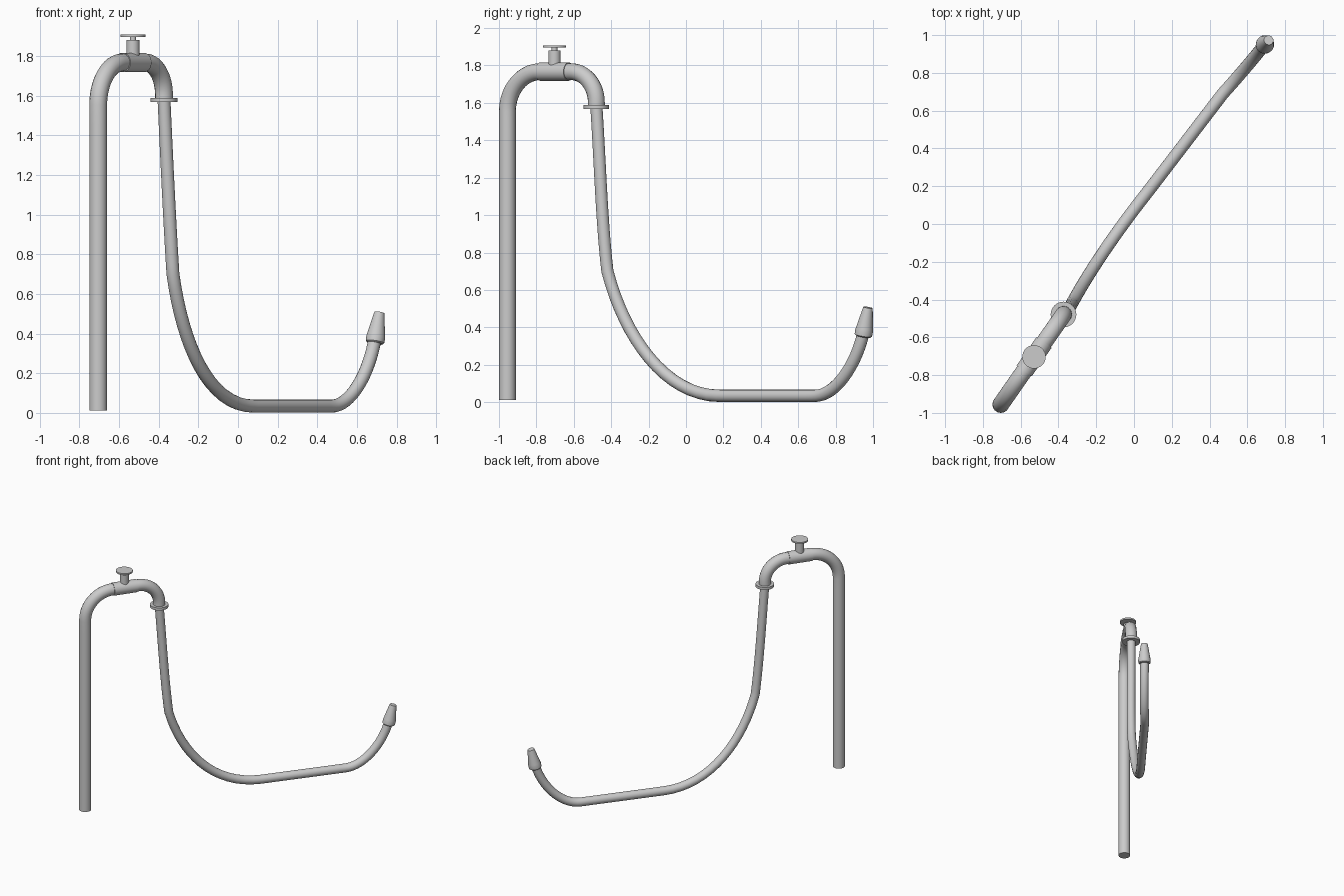
import bpy, bmesh, math
from mathutils import Vector

if "Cube" in bpy.data.objects:
    bpy.data.objects.remove(bpy.data.objects["Cube"])

BASE = Vector((-0.705, -0.955, 0))
DIR = Vector((0.572, 0.82, 0)).normalized()
UP = Vector((0, 0, 1))
TOP = 1.767


def at(s, z):
    """Point in the vertical plane of the tap, s along the ground."""
    return BASE + DIR * s + UP * z


def smooth(ob):
    bpy.ops.object.select_all(action='DESELECT')
    ob.select_set(True)
    bpy.context.view_layer.objects.active = ob
    bpy.ops.object.shade_smooth_by_angle(angle=math.radians(35))


def tube(name, radius, knots):
    """Round tube along a bezier; each knot is (handle_in, point, handle_out)."""
    cu = bpy.data.curves.new(name, 'CURVE')
    cu.dimensions = '3D'
    cu.resolution_u = 16
    cu.bevel_depth = radius
    cu.bevel_resolution = 6
    cu.use_fill_caps = True
    sp = cu.splines.new('BEZIER')
    sp.bezier_points.add(len(knots) - 1)
    for bp, (a, p, b) in zip(sp.bezier_points, knots):
        bp.handle_left_type = bp.handle_right_type = 'FREE'
        bp.co, bp.handle_left, bp.handle_right = p, a, b
    ob = bpy.data.objects.new(name, cu)
    bpy.context.collection.objects.link(ob)
    bpy.ops.object.select_all(action='DESELECT')
    ob.select_set(True)
    bpy.context.view_layer.objects.active = ob
    bpy.ops.object.convert(target='MESH')
    smooth(bpy.context.object)


def lathe(name, origin, axis, profile, n=32):
    """Closed turned solid; profile is a list of (radius, distance along axis)."""
    rot = Vector(axis).to_track_quat('Z', 'Y')
    bm = bmesh.new()
    rings = []
    for r, h in profile:
        rings.append([bm.verts.new(Vector(origin) + rot @ Vector(
            (r * math.cos(2 * math.pi * i / n), r * math.sin(2 * math.pi * i / n), h)))
            for i in range(n)])
    for a, b in zip(rings, rings[1:]):
        for i in range(n):
            j = (i + 1) % n
            bm.faces.new((a[i], a[j], b[j], b[i]))
    bm.faces.new(rings[0][::-1])
    bm.faces.new(rings[-1])
    me = bpy.data.meshes.new(name)
    bm.to_mesh(me)
    bm.free()
    ob = bpy.data.objects.new(name, me)
    bpy.context.collection.objects.link(ob)
    smooth(ob)


# Standpipe with a wide bend on the riser and a tighter one at the spout
K = 0.5523
R1, R2, END = 0.215, 0.165, 0.58
foot, rise = at(0, 0.012), at(0, TOP - R1)
top1, top2 = at(R1, TOP), at(END - R2, TOP)
drop, lip = at(END, TOP - R2), at(END, 1.575)
tube("standpipe", 0.045, [
    (foot, foot, foot.lerp(rise, 1 / 3)),
    (rise.lerp(foot, 1 / 3), rise, rise + UP * K * R1),
    (top1 - DIR * K * R1, top1, top1.lerp(top2, 1 / 3)),
    (top2.lerp(top1, 1 / 3), top2, top2 + DIR * K * R2),
    (drop + UP * K * R2, drop, drop.lerp(lip, 1 / 3)),
    (lip.lerp(drop, 1 / 3), lip, lip)])

# Valve body, its bonnet and round handle, and the spout flange
lathe("valve_body", at(0.215, TOP), DIR, [(0.049, 0), (0.049, 0.185)])
lathe("valve_bonnet", at(0.307, TOP), UP, [(0.033, 0), (0.033, 0.113)])
lathe("valve_stem", at(0.307, 1.87), UP, [(0.015, 0), (0.015, 0.03)])
lathe("valve_handle", at(0.307, 1.895), UP, [(0.062, 0), (0.062, 0.012)])
lathe("spout_flange", at(END, 1.567), UP, [(0.068, 0), (0.068, 0.021)])

# Hose hanging from the spout, lying along the ground and curling up
V = Vector
h0 = at(END, 1.58)
h1, h2 = V((-0.328, -0.42, 0.70)), V((0.08, 0.18, 0.034))
h3, h4 = V((0.47, 0.69, 0.034)), V((0.69, 0.948, 0.37))
tube("hose", 0.033, [
    (h0, h0, V((-0.36, -0.46, 1.29))),
    (V((-0.344, -0.45, 0.95)), h1, V((-0.28, -0.33, 0.35))),
    (V((-0.15, -0.11, 0.034)), h2, h2.lerp(h3, 1 / 3)),
    (h3.lerp(h2, 1 / 3), h3, V((0.57, 0.80, 0.034))),
    (V((0.66, 0.91, 0.20)), h4, h4)])

# Tapered nozzle on the hose end
lathe("nozzle", (0.69, 0.947, 0.352), (0.024, 0.027, 0.16),
      [(0.040, 0), (0.047, 0.006), (0.048, 0.03), (0.045, 0.045),
       (0.028, 0.145), (0.025, 0.158)])
